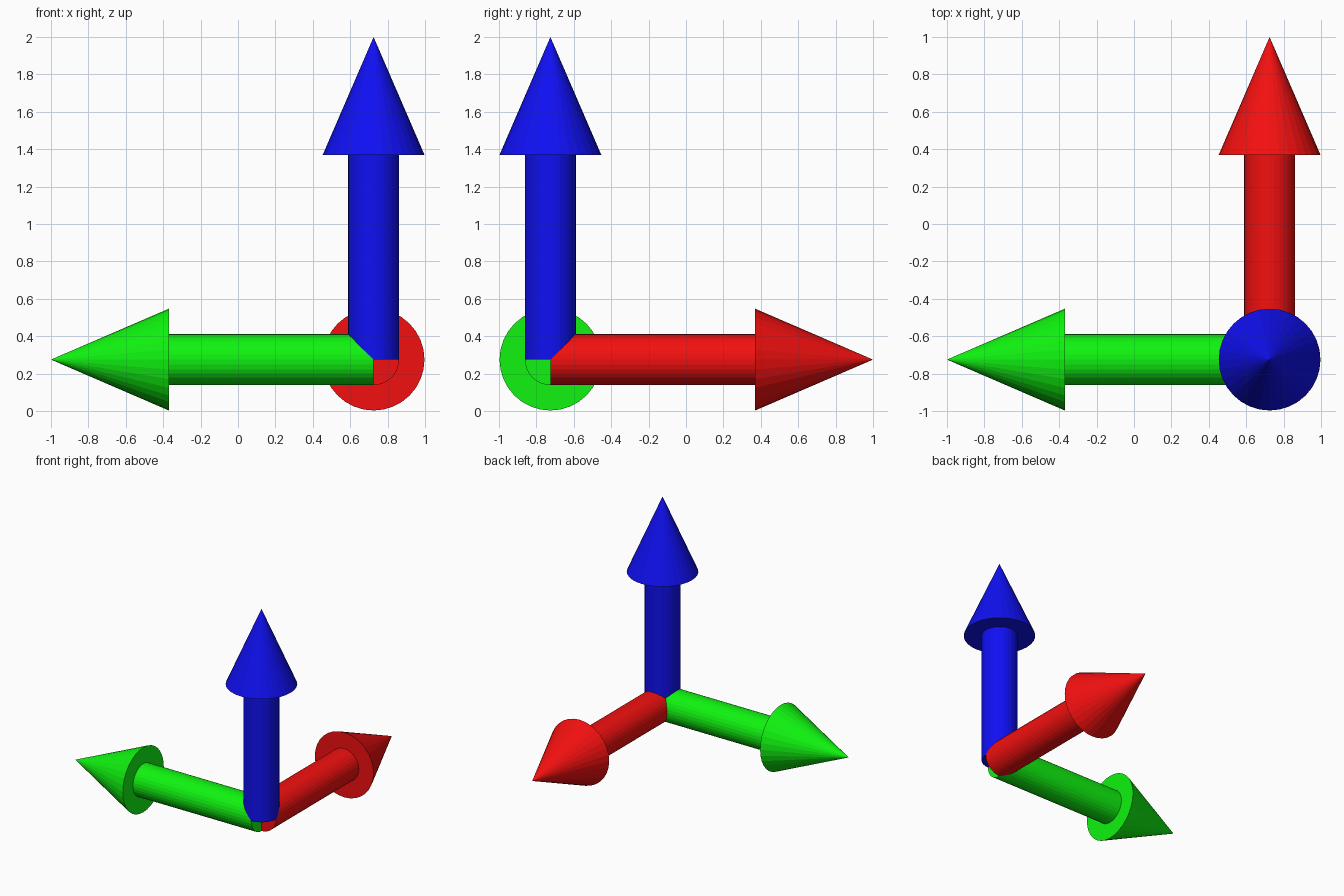
import bpy, bmesh
from math import tau
from mathutils import Vector, Matrix

if "Cube" in bpy.data.objects:
    bpy.data.objects.remove(bpy.data.objects["Cube"])

ORIGIN = Vector((0.725, -0.725, 0.275))
SIDES = 32
# (radius, distance along the arrow): shaft start, shaft end, head base, tip
PROFILE = [(0, 0), (0.136, 0), (0.136, 1.095), (0.272, 1.095), (0, 1.725)]


def arrow(name, direction, color):
    # lathe the arrow outline around z, then aim it along its axis
    bm = bmesh.new()
    verts = [bm.verts.new((r, 0, h)) for r, h in PROFILE]
    edges = [bm.edges.new(pair) for pair in zip(verts, verts[1:])]
    bmesh.ops.spin(bm, geom=verts + edges, cent=(0, 0, 0), axis=(0, 0, 1),
                   angle=tau, steps=SIDES)
    bmesh.ops.remove_doubles(bm, verts=bm.verts, dist=1e-4)
    bmesh.ops.recalc_face_normals(bm, faces=bm.faces)
    turn = Vector(direction).to_track_quat('Z', 'Y').to_matrix().to_4x4()
    bm.transform(Matrix.Translation(ORIGIN) @ turn)
    mesh = bpy.data.meshes.new(name)
    bm.to_mesh(mesh)
    bm.free()
    mat = bpy.data.materials.new(name + "_color")
    mat.diffuse_color = color
    mat.use_nodes = True
    mat.node_tree.nodes["Principled BSDF"].inputs["Base Color"].default_value = mat.diffuse_color
    mesh.materials.append(mat)
    bpy.context.collection.objects.link(bpy.data.objects.new(name, mesh))


# three arrows meeting at one corner
arrow("up_arrow", (0, 0, 1), (0.005, 0.005, 0.9, 1))
arrow("left_arrow", (-1, 0, 0), (0.005, 0.9, 0.005, 1))
arrow("back_arrow", (0, 1, 0), (0.9, 0.005, 0.005, 1))
